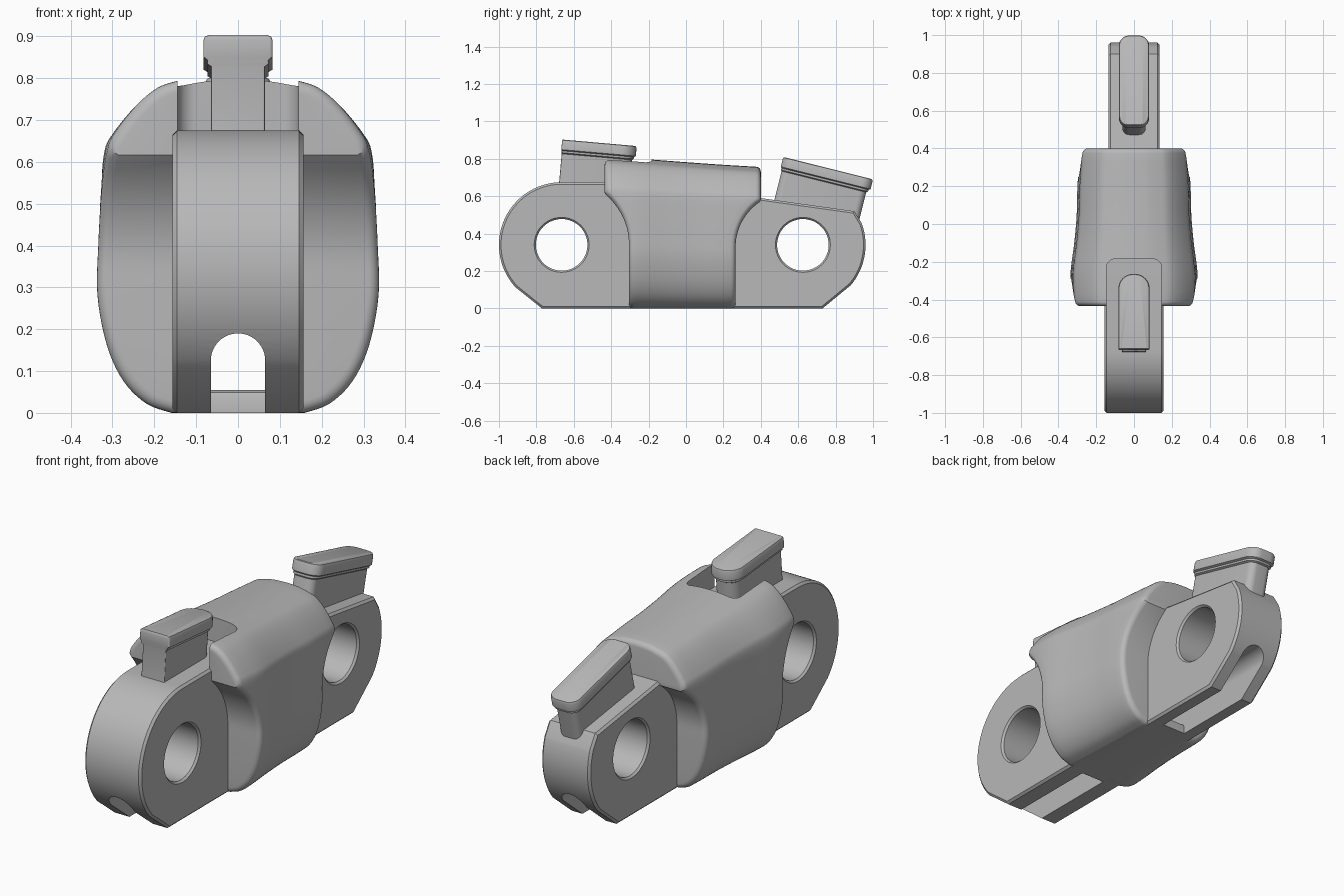
import bpy, bmesh
from math import sin, cos, pi, radians, sqrt

if "Cube" in bpy.data.objects:
    bpy.data.objects.remove(bpy.data.objects["Cube"])

steel = bpy.data.materials.new("plain grey steel")
steel.use_nodes = True
grey = (0.48, 0.48, 0.48, 1)
steel.diffuse_color = grey
steel.node_tree.nodes["Principled BSDF"].inputs["Base Color"].default_value = grey


def make(name, bm):
    bmesh.ops.recalc_face_normals(bm, faces=bm.faces)
    mesh = bpy.data.meshes.new(name)
    bm.to_mesh(mesh)
    bm.free()
    mesh.materials.append(steel)
    obj = bpy.data.objects.new(name, mesh)
    bpy.context.collection.objects.link(obj)
    return obj


def loft(name, rings):
    """Skin closed rings; the caps are strips between opposite points."""
    bm = bmesh.new()
    rows = [[bm.verts.new(p) for p in ring] for ring in rings]
    m = len(rows[0])
    for a, b in zip(rows, rows[1:]):
        for k in range(m):
            n = (k + 1) % m
            bm.faces.new((a[k], a[n], b[n], b[k]))
    for row in (rows[0], rows[-1]):
        for k in range((m - 1) // 2):
            ids = dict.fromkeys((k, k + 1, m - 2 - k, m - 1 - k))
            bm.faces.new([row[i] for i in ids])
    return make(name, bm)


def prism(name, pts, axis, lo, hi, chamfer=0):
    place = {"x": lambda a, b, c: (c, a, b),
             "y": lambda a, b, c: (a, c, b),
             "z": lambda a, b, c: (a, b, c)}[axis]
    bm = bmesh.new()
    ends = [[bm.verts.new(place(a, b, c)) for a, b in pts] for c in (lo, hi)]
    caps = [bm.faces.new(e) for e in ends]
    for k in range(len(pts)):
        n = (k + 1) % len(pts)
        bm.faces.new((ends[0][k], ends[0][n], ends[1][n], ends[1][k]))
    bmesh.ops.recalc_face_normals(bm, faces=bm.faces)
    if chamfer:
        edges = [e for f in caps for e in f.edges]
        bmesh.ops.bevel(bm, geom=edges, offset=chamfer, segments=1, affect="EDGES")
    return make(name, bm)


def select_only(obj):
    bpy.ops.object.select_all(action="DESELECT")
    obj.select_set(True)
    bpy.context.view_layer.objects.active = obj


def cut(obj, cutter):
    select_only(obj)
    mod = obj.modifiers.new("cut", "BOOLEAN")
    mod.operation, mod.solver, mod.object = "DIFFERENCE", "EXACT", cutter
    bpy.ops.object.modifier_apply(modifier=mod.name)


def smooth(obj):
    select_only(obj)
    bpy.ops.object.shade_smooth_by_angle(angle=radians(32))


def arc(cx, cy, r, a0, a1, n=24):
    angles = [radians(a0 + (a1 - a0) * i / n) for i in range(n + 1)]
    return [(cx + r * cos(a), cy + r * sin(a)) for a in angles]


def chain(pts, n=5):
    """Smooth curve through the given points."""
    out = []
    ext = [pts[0]] + pts + [pts[-1]]
    for p, q, r, s in zip(ext, ext[1:], ext[2:], ext[3:]):
        for i in range(n):
            t = i / n
            out.append(tuple(b + t / 2 * (c - a + t * (2 * a - 5 * b + 4 * c - d
                             + t * (3 * (b - c) + d - a)))
                             for a, b, c, d in zip(p, q, r, s)))
    return out + [pts[-1]]


def lookup(curve, v):
    for (a, p), (b, q) in zip(curve, curve[1:]):
        if v <= b:
            return p + (q - p) * (v - a) / (b - a)
    return curve[-1][1]


def round_rect(hw, v0, v1, r0, r1, n=8):
    return (arc(hw - r1, v1 - r1, r1, 0, 90, n) + arc(r1 - hw, v1 - r1, r1, 90, 180, n)
            + arc(r0 - hw, v0 + r0, r0, 180, 270, n) + arc(hw - r0, v0 + r0, r0, 270, 360, n))


FRONT, REAR, PIN_Z = -0.665, 0.625, 0.34
LUG_R, SCALLOP = 0.335, 0.36

# Central body: lofted section whose ends follow scallops round the pin holes
half = chain([(0.16, 0), (0.22, 0.022), (0.275, 0.075), (0.315, 0.16), (0.338, 0.28),
              (0.336, 0.4), (0.33, 0.52), (0.322, 0.62), (0.3, 0.665), (0.25, 0.725),
              (0.2, 0.765), (0.15, 0.782), (0.08, 0.796), (0, 0.8)])
width = chain([(-0.46, 0.324), (-0.28, 0.338), (-0.1, 0.317), (0.05, 0.304),
               (0.2, 0.3), (0.42, 0.285)])
crown = chain([(-0.46, 0.815), (-0.25, 0.801), (0, 0.782), (0.2, 0.768), (0.42, 0.755)])
FILLET = 0.025
turn = [i * pi / 10 for i in range(6)]
steps = [(0, FILLET * (1 - cos(a)), FILLET * (1 - sin(a))) for a in turn]
steps += [(i / 16, FILLET * (1 - i / 8), 0) for i in range(1, 16)]
steps += [(1, -off, inset) for _, off, inset in reversed(steps[:6])]


def body_point(x, z, t, off, inset):
    rise = max(0, z - PIN_Z)
    d = sqrt(max(0, SCALLOP ** 2 - rise ** 2))
    y0, y1 = max(-0.435, FRONT + d), min(0.4, REAR - d)
    y = y0 + (y1 - y0) * t + off
    return (x * (lookup(width, y) - inset) / 0.34, y,
            z * lookup(crown, y) / 0.8 - inset * (z - 0.4) / 0.4)


rings = []
for step in steps:
    right = [body_point(x, z, *step) for x, z in half]
    rings.append(right + [(-x, y, z) for x, y, z in reversed(right[:-1])])
body = loft("body", rings)

# Lugs: rounded plates with chamfered rims
front_lug = prism("front_lug", [(-0.15, 0), (-0.15, 0.675)]
                  + arc(FRONT, PIN_Z, LUG_R, 90, 223, 40) + [(-0.77, 0)],
                  "x", -0.157, 0.157, 0.011)
rear_lug = prism("rear_lug", [(0.73, 0)] + arc(REAR, PIN_Z, LUG_R, -40, 20, 20)
                 + [(0.9, 0.52), (0.2, 0.618), (0.2, 0)],
                 "x", -0.135, 0.135, 0.011)

# Cutters: countersunk pin holes, arched bottom channel, top pocket
cutters = []
for lug, y, hw in ((front_lug, FRONT, 0.157), (rear_lug, REAR, 0.135)):
    hole = loft("pin_hole_cutter", [
        [(x, a, b) for a, b in arc(y, PIN_Z, r, 0, 352.5, 47)]
        for x, r in ((-hw - 0.01, 0.156), (-hw + 0.01, 0.138),
                     (hw - 0.01, 0.138), (hw + 0.01, 0.156))])
    cut(lug, hole)
    cutters.append(hole)
channel = prism("channel_cutter", [(0.065, -0.1)] + arc(0, 0.125, 0.065, 0, 180)
                + [(-0.065, -0.1)], "y", -1.2, 1.2)
pocket = prism("pocket_cutter", round_rect(0.145, -0.6, -0.185, 0.01, 0.045),
               "z", 0.6, 1)
for part in (body, front_lug, rear_lug):
    cut(part, channel)
cut(body, pocket)
for c in cutters + [channel, pocket]:
    bpy.data.objects.remove(c)

# Bar closing the channel under the body
bar = prism("channel_bar", [(-0.31, 0), (0.3, 0), (0.3, 0.035), (0.294, 0.049),
                            (0.28, 0.055), (-0.29, 0.055), (-0.304, 0.049),
                            (-0.31, 0.035)], "x", -0.068, 0.068)


# Knobs: a narrow stem under a tilted, softly edged cap
def knob(name, y, z, length, tilt, hw, r0, r1, depth, front_inset):
    layers = []
    for w, i in ((-depth, 0.019), (-0.076, 0.019), (-0.07, 0.01), (-0.06, 0.01),
                 (-0.054, 0), (-0.012, 0), (-0.003, 0.004), (0, 0.012)):
        plan = round_rect(hw - i, front_inset * i, length - i,
                          max(r0 - i, 0.004), max(r1 - i, 0.004))
        layers.append([(a, y + v * cos(tilt) - w * sin(tilt), z + v * sin(tilt) + w * cos(tilt))
                       for a, v in plan])
    return loft(name, layers)


front_knob = knob("front_knob", -0.662, 0.903, 0.4, radians(-5), 0.083, 0.008, 0.078, 0.28, 0.2)
rear_knob = knob("rear_knob", 0.52, 0.81, 0.495, radians(-14), 0.08, 0.055, 0.055, 0.27, 0.5)

for part in (body, front_lug, rear_lug, bar, front_knob, rear_knob):
    smooth(part)
